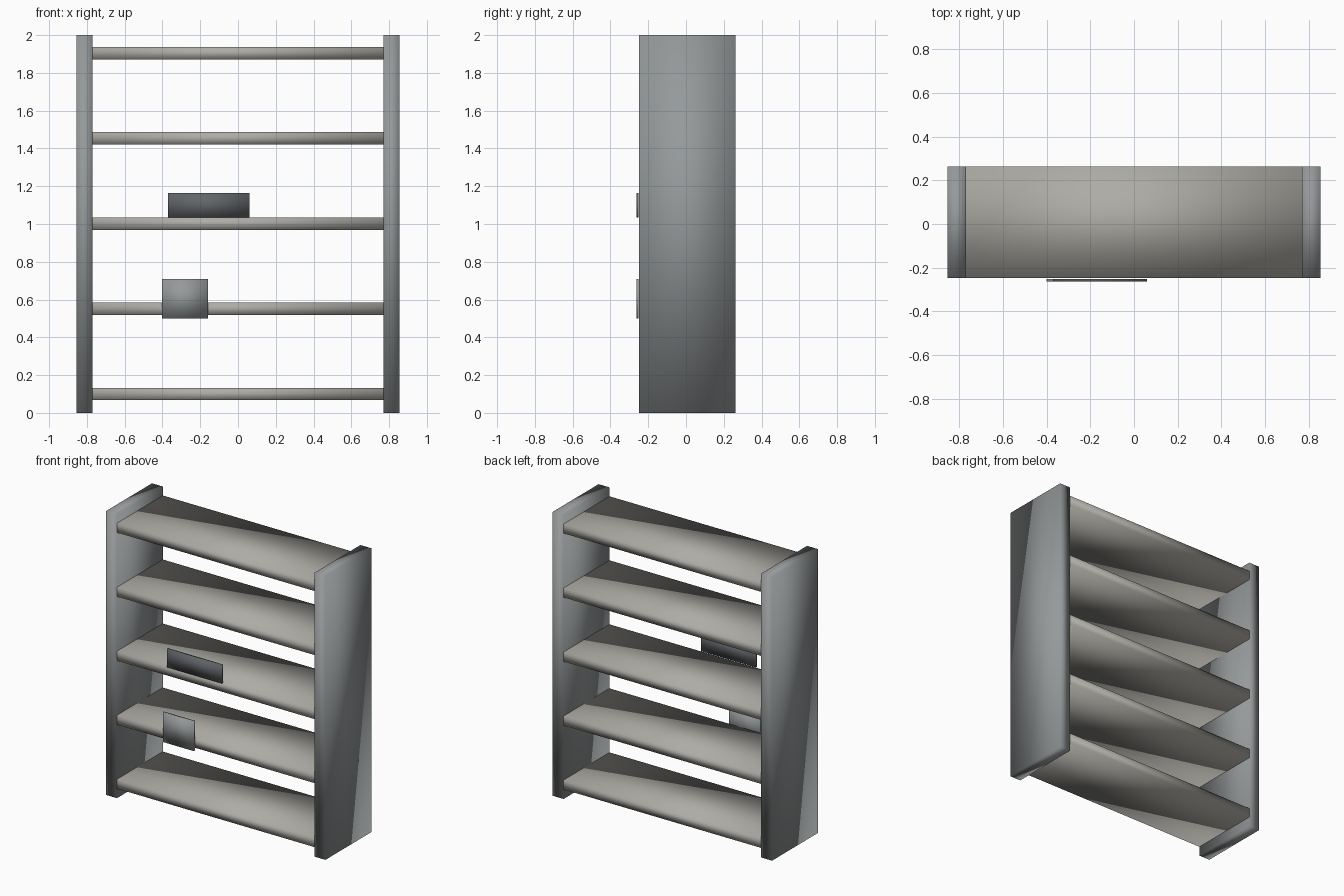
import bpy

if "Cube" in bpy.data.objects:
    bpy.data.objects.remove(bpy.data.objects["Cube"])


def material(name, rgb):
    mat = bpy.data.materials.new(name)
    mat.diffuse_color = (*rgb, 1)
    mat.use_nodes = True
    mat.node_tree.nodes["Principled BSDF"].inputs["Base Color"].default_value = mat.diffuse_color
    return mat


PANEL = material("cool_grey", (0.30, 0.32, 0.325))
SHELF = material("warm_grey", (0.42, 0.41, 0.375))
DARK = material("dark_grey", (0.12, 0.13, 0.14))


def box(name, x, y, z, mat):
    """Smooth-shaded box from (min, max) ranges, with its origin at the centre."""
    lo, hi = zip(x, y, z)
    bpy.ops.mesh.primitive_cube_add(size=1, location=[(a + b) / 2 for a, b in zip(lo, hi)])
    ob = bpy.context.object
    ob.name = name
    ob.scale = [b - a for a, b in zip(lo, hi)]
    bpy.ops.object.transform_apply(location=False, rotation=False, scale=True)
    ob.data.materials.append(mat)
    bpy.ops.object.shade_smooth()
    return ob


HALF_W, INNER = 0.855, 0.77
DEPTH = (-0.248, 0.263)
PLATE = (-0.263, -0.251)

# Side panels
box("side_panel_left", (-HALF_W, -INNER), DEPTH, (0, 2), PANEL)
box("side_panel_right", (INNER, HALF_W), DEPTH, (0, 2), PANEL)

# Evenly spaced shelves between the panels
for i in range(5):
    z = 0.1 + i * 0.451
    box(f"shelf_{i + 1}", (-INNER, INNER), DEPTH, (z - 0.033, z + 0.033), SHELF)

# Thin plates hanging just in front of the shelves
box("wide_label_plate", (-0.37, 0.06), PLATE, (1.035, 1.165), DARK)
box("square_label_plate", (-0.402, -0.16), PLATE, (0.5, 0.71), PANEL)
